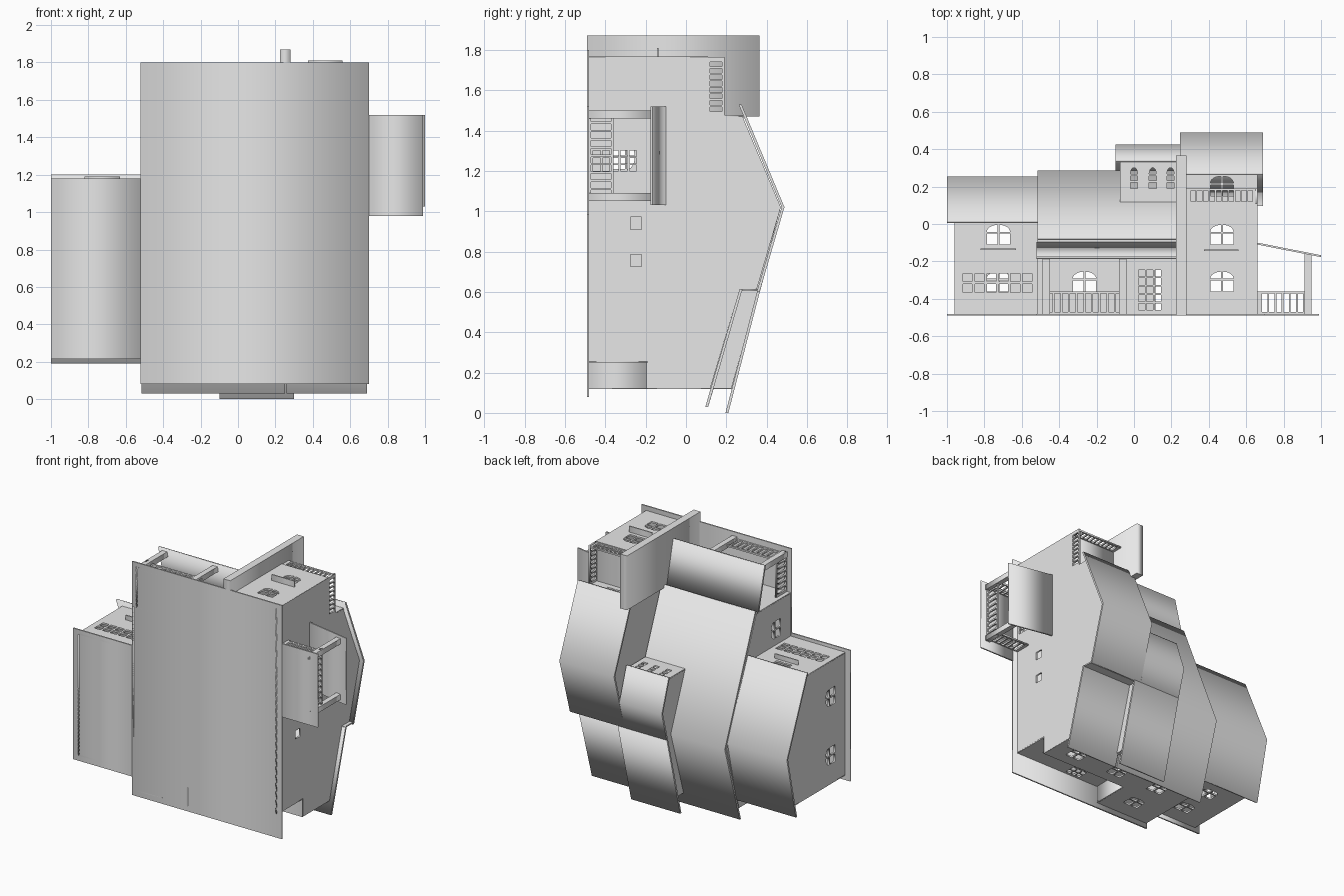
import bpy, math
from mathutils import Matrix

if "Cube" in bpy.data.objects:
    bpy.data.objects.remove(bpy.data.objects["Cube"])

grey = bpy.data.materials.new("plain grey")
grey.use_nodes = True
grey.diffuse_color = (0.8, 0.8, 0.8, 1)
grey.node_tree.nodes["Principled BSDF"].inputs["Base Color"].default_value = (0.8, 0.8, 0.8, 1)

# Panel frames: local (u, v) lies on (x, y) for 'z', (y, z) for 'x', (z, x) for 'y'
FRAMES = {
    "z": Matrix.Identity(3),
    "x": Matrix(((0, 0, 1), (1, 0, 0), (0, 1, 0))),
    "y": Matrix(((0, 1, 0), (0, 0, 1), (1, 0, 0))),
}
WALL = 0.012
BASE = -0.49


def panel(name, axis, pos, outline, holes=(), thick=WALL):
    """Flat plate with holes, centred on pos along its axis."""
    curve = bpy.data.curves.new(name, "CURVE")
    curve.dimensions, curve.fill_mode, curve.extrude = "2D", "BOTH", thick / 2
    for loop in [outline, *holes]:
        s = curve.splines.new("POLY")
        s.points.add(len(loop) - 1)
        for p, (u, v) in zip(s.points, loop):
            p.co = (u, v, 0, 1)
        s.use_cyclic_u = True
    temp = bpy.data.objects.new(name, curve)
    bpy.context.collection.objects.link(temp)
    graph = bpy.context.evaluated_depsgraph_get()
    mesh = bpy.data.meshes.new_from_object(temp.evaluated_get(graph))
    bpy.data.objects.remove(temp)
    mesh.transform(FRAMES[axis].to_4x4())
    mesh.materials.clear()
    mesh.materials.append(grey)
    obj = bpy.data.objects.new(name, mesh)
    bpy.context.collection.objects.link(obj)
    obj.location["xyz".index(axis)] = pos
    return obj


def rect(u0, v0, u1, v1):
    return [(u0, v0), (u1, v0), (u1, v1), (u0, v1)]


def span(name, axis, a, b, outline, holes=()):
    return panel(name, axis, (a + b) / 2, outline, holes, b - a)


def swap(loops):
    return [[(v, u) for u, v in loop] for loop in loops]


def arched(cu, base):
    """Four-pane window with a rounded head."""
    loops = []
    for s in (-1, 1):
        loops.append(rect(cu + s * 0.006, base, cu + s * 0.062, base + 0.058))
        arc = [(cu + s * (0.006 + 0.056 * math.cos(t * math.pi / 12)),
                base + 0.068 + 0.037 * math.sin(t * math.pi / 12)) for t in range(7)]
        loops.append([(cu + s * 0.006, base + 0.068)] + arc)
    return loops


def grid(u0, v0, nu, nv, du, dv, fill=0.78):
    return [rect(u0 + i * du, v0 + j * dv, u0 + (i + fill) * du, v0 + (j + fill) * dv)
            for i in range(nu) for j in range(nv)]


def rail(name, axis, pos, a, b, low, high, count):
    """Railing with upright slots; a to b runs along the floor."""
    step = (b - a - 0.04) / count
    slots = [rect(a + 0.02 + (i + 0.12) * step, low + 0.02, a + 0.02 + (i + 0.85) * step, high - 0.012)
             for i in range(count)]
    loops = [rect(a, low, b, high)] + slots
    if axis == "x":
        loops = swap(loops)
    panel(name, axis, pos, loops[0], loops[1:])


def roof(name, x0, x1, line):
    span(name, "x", x0, x1, line + [(y - 0.014, z) for y, z in reversed(line)])


def box(name, x0, x1, y0, y1, z0, z1):
    span(name, "z", z0, z1, rect(x0, y0, x1, y1))


# Ground plates
box("main_floor", -0.52, 0.7, BASE, -0.48, 0.08, 1.8)
box("wing_floor", -1, -0.52, BASE, -0.48, 0.215, 1.18)
box("side_porch_floor", 0.7, 0.99, BASE, -0.48, 0.98, 1.52)

# Left wing
wing_side = [(BASE, 0.255), (0.155, 0.255), (0.24, 0.65), (0.02, 1.15), (BASE, 1.15)]
panel("wing_side_wall", "x", -0.955, wing_side, swap(arched(0.89, -0.36) + arched(0.46, -0.36)))
panel("wing_front_wall", "z", 1.15, rect(-0.96, BASE, -0.515, 0.025),
      arched(-0.725, -0.11) + grid(-0.915, -0.365, 6, 2, 0.064, 0.057))
panel("wing_back_wall", "z", 0.255, rect(-0.96, BASE, -0.515, 0.155),
      arched(-0.725, -0.11) + arched(-0.725, -0.36))
roof("wing_roof", -1, -0.515, [(0.02, 1.2), (0.255, 0.65), (0.15, 0.19)])
box("wing_window_sill", -0.82, -0.63, -0.14, -0.132, 1.15, 1.19)

# Main left section
panel("main_side_wall", "x", -0.51,
      [(BASE, 0.12), (0.12, 0.12), (0.265, 0.61), (-0.08, 1.47), (BASE, 1.47)],
      swap(arched(1.27, -0.36)))
panel("main_front_wall", "z", 1.47, rect(-0.515, BASE, 0.25, -0.075),
      arched(-0.265, -0.36) + grid(0.025, -0.46, 3, 5, 0.043, 0.045))
roof("main_roof", -0.515, 0.25, [(-0.07, 1.49), (0.285, 0.61), (0.11, 0.03)])

# Back wall with the corner recess
panel("back_wall", "z", 0.125,
      [(-0.515, BASE), (-0.07, BASE), (-0.07, -0.19), (0.66, -0.19), (0.66, 0.12), (0.27, 0.12),
       (0.27, 0.225), (-0.075, 0.225), (-0.075, 0.12), (-0.515, 0.12)],
      arched(-0.265, -0.36) + [h for x in (-0.265, 0.1, 0.47) for h in arched(x, -0.11)])
panel("recess_wall", "z", 0.255, rect(-0.07, BASE, 0.66, -0.19),
      arched(0.47, -0.36) + grid(0.115, -0.46, 3, 5, 0.043, 0.045))
box("recess_end_wall", -0.076, -0.064, BASE, -0.19, 0.12, 0.255)
box("recess_ceiling", -0.07, 0.66, -0.196, -0.184, 0.12, 0.255)

# Middle dormer
panel("dormer_side_wall", "x", -0.07,
      [(0.12, 1.02), (0.33, 1.02), (0.412, 0.81), (0.23, 0.12), (0.12, 0.12), (0.265, 0.61)])
dormer_panes = []
for x in (0, 0.1, 0.195):
    dormer_panes += [rect(x - 0.019, 0.19, x + 0.019, 0.222), rect(x - 0.019, 0.232, x + 0.019, 0.256)]
    dormer_panes.append([(x + 0.019 * math.cos(t * math.pi / 8), 0.268 + 0.033 * math.sin(t * math.pi / 8))
                         for t in range(9)])
panel("dormer_front_wall", "z", 1.02, rect(-0.075, 0.11, 0.25, 0.335), dormer_panes)
roof("dormer_front_roof", -0.1, 0.245, [(0.345, 1.05), (0.425, 0.81), (0.366, 0.6)])
roof("dormer_back_roof", -0.1, 0.3, [(0.366, 0.6), (0.21, 0.0)])

# Right block
side_panes = [rect(-0.275, z, -0.22, z + 0.06) for z in (0.725, 0.91)]
side_door = grid(-0.46, 1.2, 5, 3, 0.045, 0.036)
panel("right_side_wall", "x", 0.655,
      [(BASE, 0.255), (-0.19, 0.255), (-0.19, 0.12), (0.12, 0.12), (0.265, 0.61), (0.35, 0.61),
       (0.47, 1.02), (0.28, 1.47), (0.11, 1.47), (0.11, 1.765), (BASE, 1.765)],
      side_panes + side_door)
panel("right_inner_wall", "x", 0.265,
      [(0.12, 0.12), (0.225, 0.12), (0.47, 1.02), (0.28, 1.47), (-0.08, 1.47), (0.265, 0.61)])
panel("right_front_wall", "z", 1.76, rect(0.26, BASE, 0.66, 0.11),
      arched(0.47, -0.36) + arched(0.47, -0.11))
box("right_window_sill", 0.375, 0.56, -0.144, -0.136, 1.765, 1.81)
roof("right_roof", 0.245, 0.69, [(0.275, 1.53), (0.488, 1.02), (0.365, 0.6)])
roof("right_lower_roof", 0.26, 0.69, [(0.28, 0.615), (0.11, 0.03)])
box("roof_step_wall", 0.26, 0.685, 0.265, 0.36, 0.605, 0.615)
box("chimney_wall", 0.225, 0.28, BASE, 0.365, 1.47, 1.87)

# Balcony
box("balcony_floor", 0.27, 0.66, 0.098, 0.11, 1.47, 1.765)
panel("balcony_wall", "z", 1.47, rect(0.27, 0.1, 0.66, 0.29), arched(0.47, 0.15))
rail("balcony_front_rail", "z", 1.755, 0.28, 0.66, 0.1, 0.19, 10)
rail("balcony_side_rail", "x", 0.655, 1.47, 1.765, 0.1, 0.19, 8)

# Front porch
roof("front_porch_roof", -0.52, 0.225, [(-0.095, 1.47), (-0.172, 1.79)])
for i, x in enumerate((-0.49, -0.08)):
    box(f"front_porch_post_{i + 1}", x, x + 0.04, BASE, -0.172, 1.73, 1.77)
rail("front_porch_rail", "z", 1.75, -0.49, -0.04, BASE, -0.36, 10)
rail("front_porch_side_rail", "x", -0.48, 1.47, 1.77, BASE, -0.36, 7)

# Side porch
span("side_porch_roof", "z", 1.03, 1.52, [(0.66, -0.1), (1, -0.167), (1, -0.177), (0.66, -0.11)])
for i, z in enumerate((1.05, 1.46)):
    box(f"side_porch_post_{i + 1}", 0.912, 0.95, BASE, -0.16, z, z + 0.04)
    rail(f"side_porch_end_rail_{i + 1}", "z", z + 0.02, 0.66, 0.93, BASE, -0.36, 6)
rail("side_porch_rail", "x", 0.935, 1.05, 1.5, BASE, -0.36, 10)
